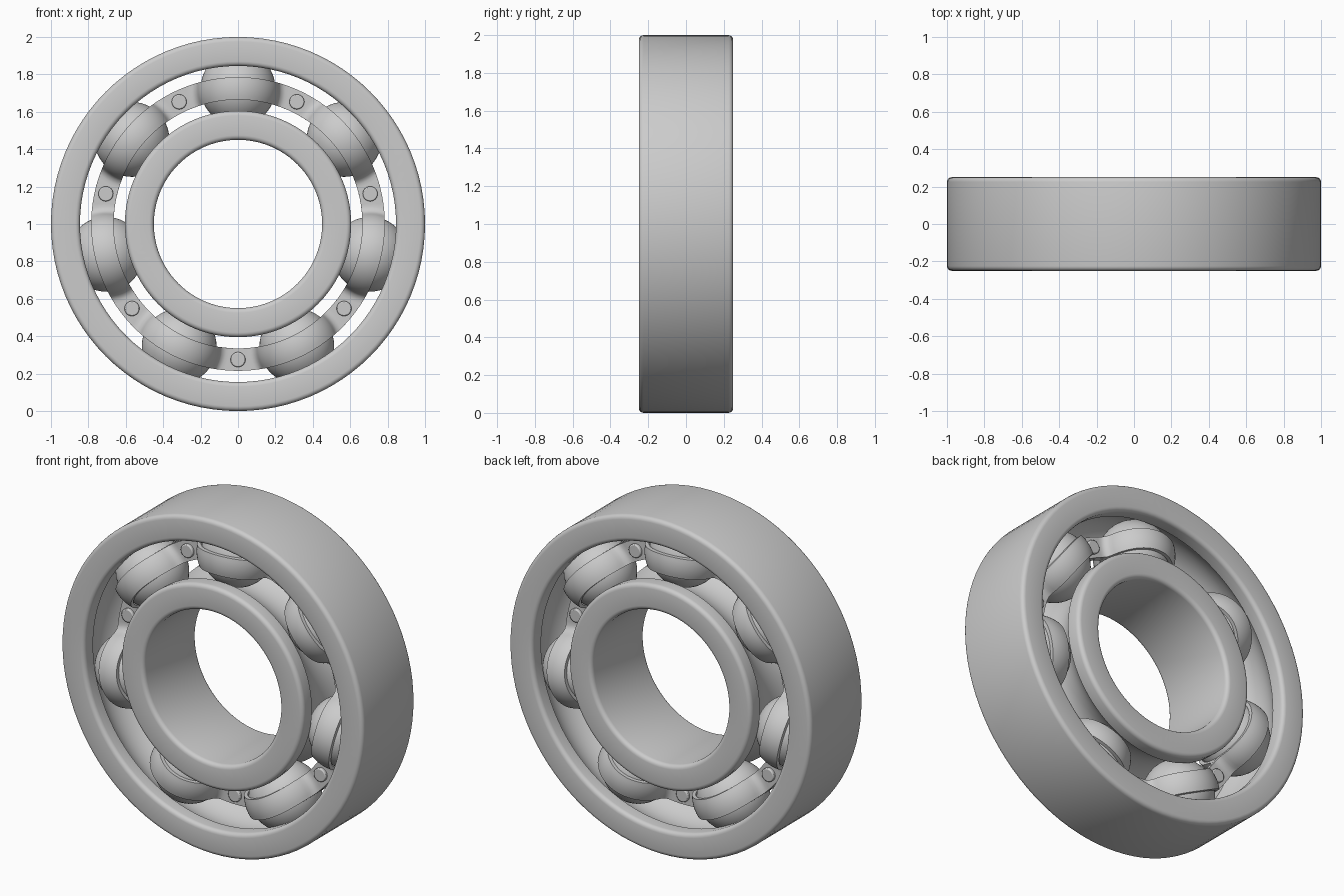
import bpy, bmesh
from math import pi, sin, cos, acos, sqrt, asin

if "Cube" in bpy.data.objects:
    bpy.data.objects.remove(bpy.data.objects["Cube"])

N = 7            # balls
P = 0.725        # pitch radius
RB = 0.2         # ball radius
W = 0.25         # half width of the rings
CZ = 1.0         # axle height


def pos(r, a, y):
    """Point at radius r and angle a (from the top) around the y axle."""
    return (r * sin(a), y, CZ + r * cos(a))


def finish(name, bm, angle=35):
    bmesh.ops.recalc_face_normals(bm, faces=bm.faces)
    me = bpy.data.meshes.new(name)
    bm.to_mesh(me)
    bm.free()
    ob = bpy.data.objects.new(name, me)
    bpy.context.collection.objects.link(ob)
    bpy.ops.object.select_all(action='DESELECT')
    ob.select_set(True)
    bpy.context.view_layer.objects.active = ob
    bpy.ops.object.shade_smooth_by_angle(angle=angle * pi / 180)
    return ob


def ring(name, r_plain, r_land, segs=96):
    """Lathe a race: plain cylinder on one side, ball groove on the other."""
    f = 0.025
    lo, hi = min(r_plain, r_land), max(r_plain, r_land)
    s = 1 if r_land > r_plain else -1

    def corner(r, y, sr, sy, start):
        pts = []
        for i in range(5):
            t = i / 4 * pi / 2
            u, v = (sin(t), cos(t)) if start == 'face' else (cos(t), sin(t))
            pts.append((r - sr * f * (1 - u), y - sy * f * (1 - v)))
        return pts

    prof = corner(r_plain, -W, -s, -1, 'side') + corner(r_land, -W, s, -1, 'face')
    half = asin(sqrt(RB**2 - (r_land - P)**2) / RB)
    R = RB + 0.003
    for i in range(17):
        t = -half + 2 * half * i / 16
        prof.append((P - s * R * cos(t), R * sin(t)))
    prof += corner(r_land, W, s, 1, 'side') + corner(r_plain, W, -s, 1, 'face')

    bm = bmesh.new()
    rows = [[bm.verts.new(pos(r, 2 * pi * k / segs, y)) for r, y in prof]
            for k in range(segs)]
    n = len(prof)
    for k in range(segs):
        a, b = rows[k], rows[(k + 1) % segs]
        for i in range(n):
            j = (i + 1) % n
            bm.faces.new((a[i], a[j], b[j], b[i]))
    finish(name, bm)


def ball_angle(r, R, y):
    """Angle off the ball centre where a sphere of radius R has depth y."""
    c = (r * r + P * P - R * R + y * y) / (2 * r * P)
    return acos(min(1, c))


def half_path(r, R, base, fillet):
    """(angle, depth) points from mid-gap to the crown of a ball pocket."""
    rr = sqrt(R * R - (r - P)**2)
    a0 = ball_angle(r, R, base)
    a1 = a0 + fillet / r
    pts = [(pi / N + (a1 - pi / N) * i / 4, base) for i in range(5)]
    y1 = base + fillet
    pts.append((a0 + 0.27 * fillet / r, base + 0.27 * fillet))
    p0 = asin(y1 / rr)
    for i in range(15):
        y = rr * sin(p0 + (pi / 2 - p0) * i / 14)
        pts.append((ball_angle(r, R, y) if i < 14 else 0.0, y))
    return pts


def cage(name, sign):
    """One pressed half of the cage, wrapping every ball."""
    bm = bmesh.new()
    radii = [0.665 + 0.12 * i / 6 for i in range(7)]

    def layer(R, base, fillet):
        grid = []
        for r in radii:
            h = half_path(r, R, base, fillet)
            full = [(-a, y) for a, y in h] + [(a, y) for a, y in h[-2:0:-1]]
            grid.append([bm.verts.new(pos(r, 2 * pi * k / N + a, sign * y))
                         for k in range(N) for a, y in full])
        return grid

    out = layer(0.225, 0.022, 0.03)
    inn = layer(0.205, 0.001, 0.015)
    m = len(out[0])
    for c in range(m):
        d = (c + 1) % m
        for g in (out, inn):
            for i in range(len(radii) - 1):
                bm.faces.new((g[i][c], g[i][d], g[i + 1][d], g[i + 1][c]))
        for i in (0, -1):
            bm.faces.new((out[i][c], out[i][d], inn[i][d], inn[i][c]))
    finish(name, bm, 40)


# Races
ring("outer_ring", 1.0, 0.845)
ring("inner_ring", 0.45, 0.605)

# Two cage halves
cage("cage_front", -1)
cage("cage_back", 1)

# Balls, and rivets between them
for k in range(N):
    a = 2 * pi * k / N
    bpy.ops.mesh.primitive_uv_sphere_add(segments=48, ring_count=24, radius=RB,
                                         location=pos(P, a, 0))
    bpy.context.object.name = f"ball_{k + 1}"
    bpy.ops.object.shade_smooth()

    bpy.ops.mesh.primitive_cylinder_add(vertices=32, radius=0.04, depth=0.08,
                                        location=pos(P, a + pi / N, 0),
                                        rotation=(pi / 2, 0, 0))
    rivet = bpy.context.object
    rivet.name = f"rivet_{k + 1}"
    bev = rivet.modifiers.new("soft_edge", 'BEVEL')
    bev.width, bev.segments = 0.006, 2
    bpy.ops.object.shade_smooth_by_angle(angle=pi / 6)
